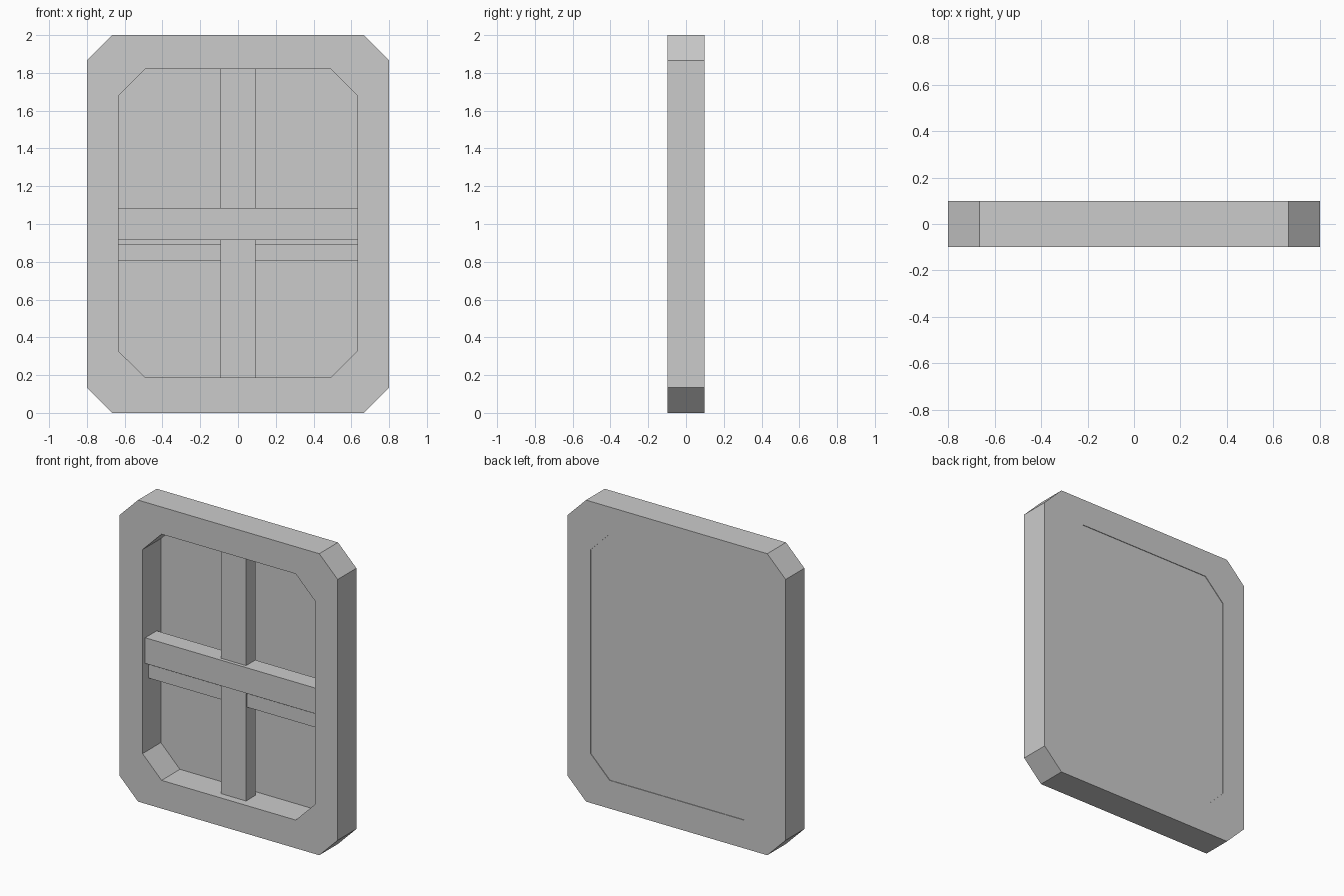
import bpy
import bmesh

if "Cube" in bpy.data.objects:
    bpy.data.objects.remove(bpy.data.objects["Cube"])

FRONT, BACK = -0.098, 0.098


def make_object(name, bm):
    bmesh.ops.recalc_face_normals(bm, faces=bm.faces)
    mesh = bpy.data.meshes.new(name)
    bm.to_mesh(mesh)
    bm.free()
    obj = bpy.data.objects.new(name, mesh)
    bpy.context.collection.objects.link(obj)
    return obj


def octagon(hx, z0, z1, c):
    """Rectangle with cut corners, as (x, z) points."""
    return [(-hx + c, z0), (hx - c, z0), (hx, z0 + c), (hx, z1 - c),
            (hx - c, z1), (-hx + c, z1), (-hx, z1 - c), (-hx, z0 + c)]


def box(name, x, y, z):
    bm = bmesh.new()
    bmesh.ops.create_cube(bm, size=1)
    for v in bm.verts:
        v.co = [lo + (c + 0.5) * (hi - lo) for c, (lo, hi) in zip(v.co, (x, y, z))]
    return make_object(name, bm)


outer = octagon(0.80, 0.0, 2.0, 0.135)
inner = octagon(0.632, 0.187, 1.82, 0.14)

# Window frame: octagonal ring, four loops bridged around
bm = bmesh.new()
loops = [[bm.verts.new((x, y, z)) for x, z in pts]
         for pts, y in ((outer, FRONT), (outer, BACK), (inner, BACK), (inner, FRONT))]
for k in range(4):
    a, b = loops[k], loops[(k + 1) % 4]
    for i in range(8):
        j = (i + 1) % 8
        bm.faces.new((a[i], a[j], b[j], b[i]))
make_object("window_frame", bm)

# Pane: thin sheet set just inside the back of the frame
bm = bmesh.new()
bm.faces.new([bm.verts.new((x, 0.094, z)) for x, z in inner])
make_object("window_pane", bm)

# Crossbars
box("vertical_bar", (-0.092, 0.092), (-0.047, 0.05), (0.187, 1.82))
box("horizontal_bar", (-0.632, 0.632), (-0.07, 0.05), (0.915, 1.085))

# Lower rails on both sides of the vertical bar
for side, x in (("left", (-0.632, -0.092)), ("right", (0.092, 0.632))):
    box("lower_rail_" + side, x, (-0.036, 0.05), (0.805, 0.895))
